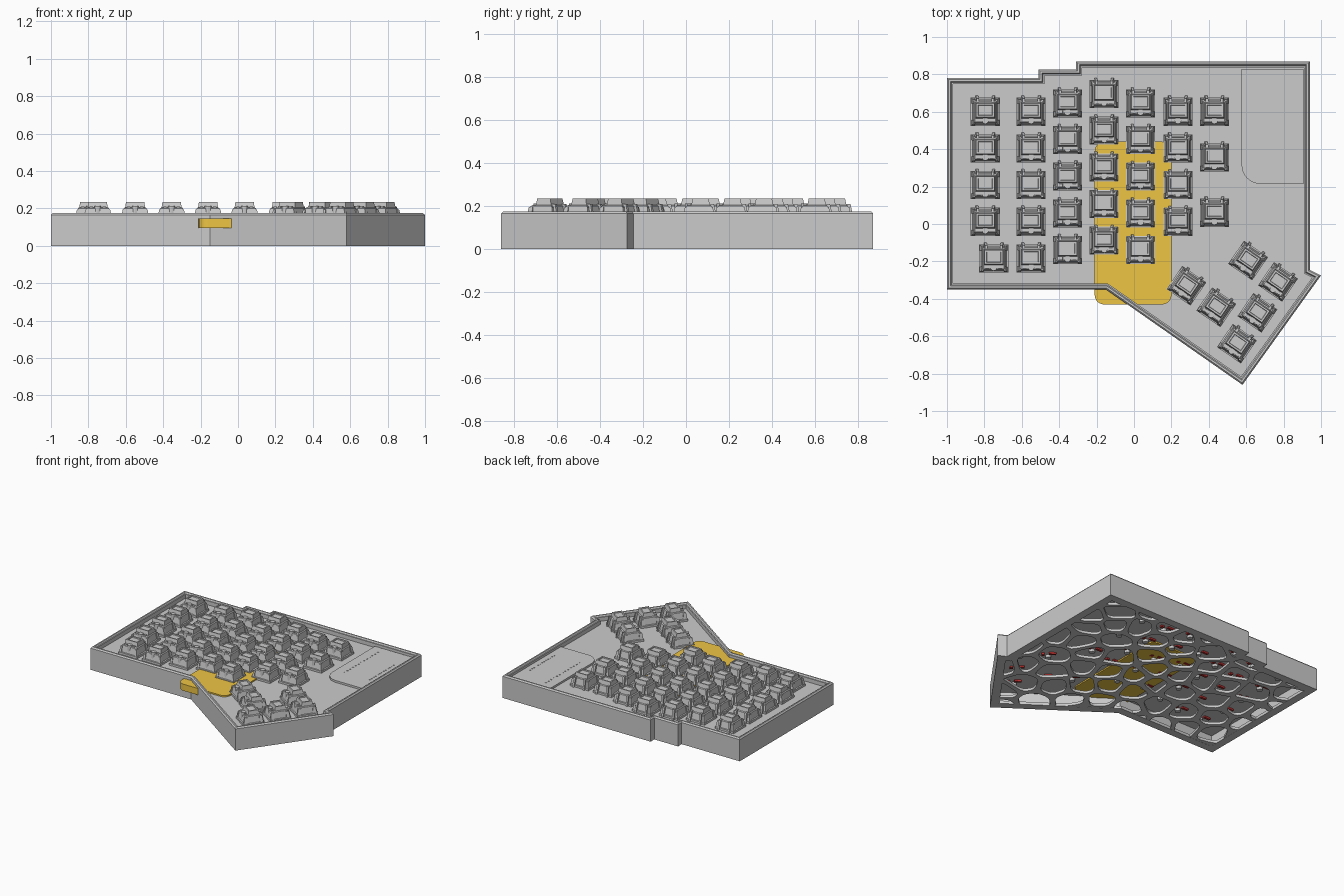
import bpy, bmesh, random
from math import radians, sin, cos, pi
from mathutils import Vector, Matrix

if "Cube" in bpy.data.objects:
    bpy.data.objects.remove(bpy.data.objects["Cube"])

OUTLINE = [(-1, -.35), (-.15, -.35), (.58, -.86), (1, -.275), (.94, -.245), (.94, .87),
           (-.31, .87), (-.31, .825), (-.51, .825), (-.51, .78), (-1, .78)]


def inset(poly, d):
    # move every side of a counter-clockwise polygon inward by d
    out = []
    for i, p in enumerate(poly):
        a, b, c = Vector(poly[i - 1]), Vector(p), Vector(poly[(i + 1) % len(poly)])
        u, v = (b - a).normalized(), (c - b).normalized()
        n, m = Vector((-u.y, u.x)), Vector((-v.y, v.x))
        out.append(tuple(b + (n + m) * d / (1 + n.dot(m))))
    return out


def finish(bm, name, mat=None):
    bmesh.ops.recalc_face_normals(bm, faces=bm.faces)
    me = bpy.data.meshes.new(name)
    bm.to_mesh(me)
    bm.free()
    if mat:
        me.materials.append(mat)
    ob = bpy.data.objects.new(name, me)
    bpy.context.collection.objects.link(ob)
    return ob


def loft(bm, sections, closed=False):
    # skin a list of (polygon, z) sections; closed joins last to first
    rings = [[bm.verts.new((x, y, z)) for x, y in poly] for poly, z in sections]
    n = len(rings[0])
    pairs = list(zip(rings, rings[1:])) + ([(rings[-1], rings[0])] if closed else [])
    for a, b in pairs:
        for i in range(n):
            j = (i + 1) % n
            bm.faces.new((a[i], a[j], b[j], b[i]))
    if not closed:
        bm.faces.new(rings[0][::-1])
        bm.faces.new(rings[-1])


def rect(w, h, cx=0, cy=0):
    return [(cx + sx * w / 2, cy + sy * h / 2) for sx, sy in ((-1, -1), (1, -1), (1, 1), (-1, 1))]


def disc(r, cx, cy, n=12):
    return [(cx + r * cos(2 * pi * i / n), cy + r * sin(2 * pi * i / n)) for i in range(n)]


def arc(cx, cy, r, start, n=6):
    return [(cx + r * cos(radians(start + 90 * i / n)), cy + r * sin(radians(start + 90 * i / n)))
            for i in range(n + 1)]


def colour(name, rgb):
    m = bpy.data.materials.new(name)
    m.diffuse_color = (*rgb, 1)
    m.use_nodes = True
    m.node_tree.nodes["Principled BSDF"].inputs["Base Color"].default_value = m.diffuse_color
    return m


yellow = colour("yellow", (.85, .56, .06))
red = colour("red", (.5, .03, .03))

# case walls with chamfered, stepped rim and a band around the floor
bm = bmesh.new()
profile = [(0, 0), (0, .165), (.008, .175), (.018, .175), (.024, .165), (.032, .165),
           (.032, .022), (.06, .022), (.06, 0)]
loft(bm, [(inset(OUTLINE, d), z) for d, z in profile], closed=True)
finish(bm, "case_wall")

# floor web: plate with rounded cell openings
bm = bmesh.new()
loft(bm, [(inset(OUTLINE, .03), .001), (inset(OUTLINE, .03), .021)])
floor = finish(bm, "floor_web")

random.seed(11)
seeds = []
for _ in range(5000):
    p = Vector((random.uniform(-1.1, 1.1), random.uniform(-1, 1)))
    if all((p - q).length > .165 for q in seeds):
        seeds.append(p)


def clip(poly, point, normal):
    out = []
    for i, b in enumerate(poly):
        a = poly[i - 1]
        da, db = (a - point).dot(normal), (b - point).dot(normal)
        if da * db < 0:
            out.append(a.lerp(b, da / (da - db)))
        if db <= 0:
            out.append(b)
    return out


bm = bmesh.new()
for s in seeds:
    cell = [Vector(p) for p in rect(2.6, 2.4)]
    gap = random.uniform(.012, .024)
    for q in seeds:
        if q is not s:
            n = (q - s).normalized()
            cell = clip(cell, (s + q) / 2 - n * gap, n)
    for _ in range(2):
        cell = [v for i, b in enumerate(cell)
                for v in (cell[i - 1].lerp(b, .2), cell[i - 1].lerp(b, .8))]
    loft(bm, [(cell, -.05), (cell, .06)])
cutter = finish(bm, "floor_cutter")
cutter.hide_render = True
mod = floor.modifiers.new("openings", "BOOLEAN")
mod.operation, mod.object, mod.solver = "DIFFERENCE", cutter, "EXACT"
bpy.context.view_layer.objects.active = floor
bpy.ops.object.modifier_apply(modifier="openings")
bpy.data.objects.remove(cutter)

# switch plate
bm = bmesh.new()
loft(bm, [(inset(OUTLINE, .03), .105), (inset(OUTLINE, .03), .135)])
finish(bm, "switch_plate")

# yellow battery slab poking through plate and front wall
bm = bmesh.new()
slab = (arc(.15, .39, .05, 0) + arc(-.16, .39, .05, 90)
        + arc(-.16, -.38, .05, 180) + arc(.15, -.38, .05, 270))
loft(bm, [(slab, .095), (slab, .145)])
finish(bm, "battery", yellow)

# controller board with a rounded inner corner and two pin rows
bm = bmesh.new()
board = [(.905, .215), (.905, .83), (.575, .83)] + arc(.675, .315, .1, 180)
loft(bm, [(board, .13), (board, .15)])
finish(bm, "controller_board")
bm = bmesh.new()
for x, top in ((.65, .76), (.86, .65)):
    for i in range(13):
        d = disc(.006, x, top + (.36 - top) * i / 12, 8)
        loft(bm, [(d, .145), (d, .153)])
finish(bm, "board_pins")

# one key switch, shared by every position
bm = bmesh.new()
loft(bm, [(rect(.156, .15), .13), (rect(.156, .15), .15), (rect(.138, .134), .152),
          (rect(.122, .116), .2), (rect(.11, .1), .205)])
loft(bm, [(rect(.108, .088, 0, .008), .2), (rect(.098, .074, 0, .008), .235),
          (rect(.078, .056, 0, .008), .235), (rect(.074, .052, 0, .008), .228)])
for sx in (-1, 1):
    for sy in (-1, 1):
        loft(bm, [(rect(.022, .03, sx * .067, sy * .06), .135),
                  (rect(.012, .022, sx * .06, sy * .054), .195)])
    loft(bm, [(rect(.014, .02, sx * .045, .076), .135), (rect(.014, .02, sx * .04, .06), .21)])
loft(bm, [(disc(.018, 0, -.047), .15), (disc(.018, 0, -.047), .213)])
for dx in (-.035, .035):
    loft(bm, [(rect(.02, .024, dx, -.046), .15), (rect(.018, .016, dx, -.046), .211)])
loft(bm, [(disc(.02, 0, 0), .085), (disc(.02, 0, 0), .11)])
switch = finish(bm, "switch")
bm = bmesh.new()
loft(bm, [(rect(.05, .018, -.025, .045), .092), (rect(.05, .018, -.025, .045), .11)])
loft(bm, [(rect(.022, .022, .04, .03), .092), (rect(.022, .022, .04, .03), .11)])
contact = finish(bm, "switch_contact", red)

# main columns: x, top row y, number of rows
spots = [(x, top - .196 * i, 0) for x, top, n in
         ((-.795, .6, 4), (-.55, .6, 5), (-.355, .645, 5), (-.16, .695, 5),
          (.035, .645, 5), (.235, .6, 4)) for i in range(n)]
spots += [(-.75, -.185, 0), (.43, .6, 0), (.43, .355, 0), (.43, .06, 0)]
# thumb cluster
spots += [(x, y, -34.5) for x, y in ((.61, -.195), (.77, -.31), (.28, -.33),
                                     (.44, -.445), (.66, -.475), (.55, -.64))]
for i, (x, y, turn) in enumerate(spots):
    for part in (switch, contact):
        ob = part if i == 0 else part.copy()
        if i:
            bpy.context.collection.objects.link(ob)
        ob.matrix_world = Matrix.Translation((x, y, 0)) @ Matrix.Rotation(radians(turn), 4, 'Z')
